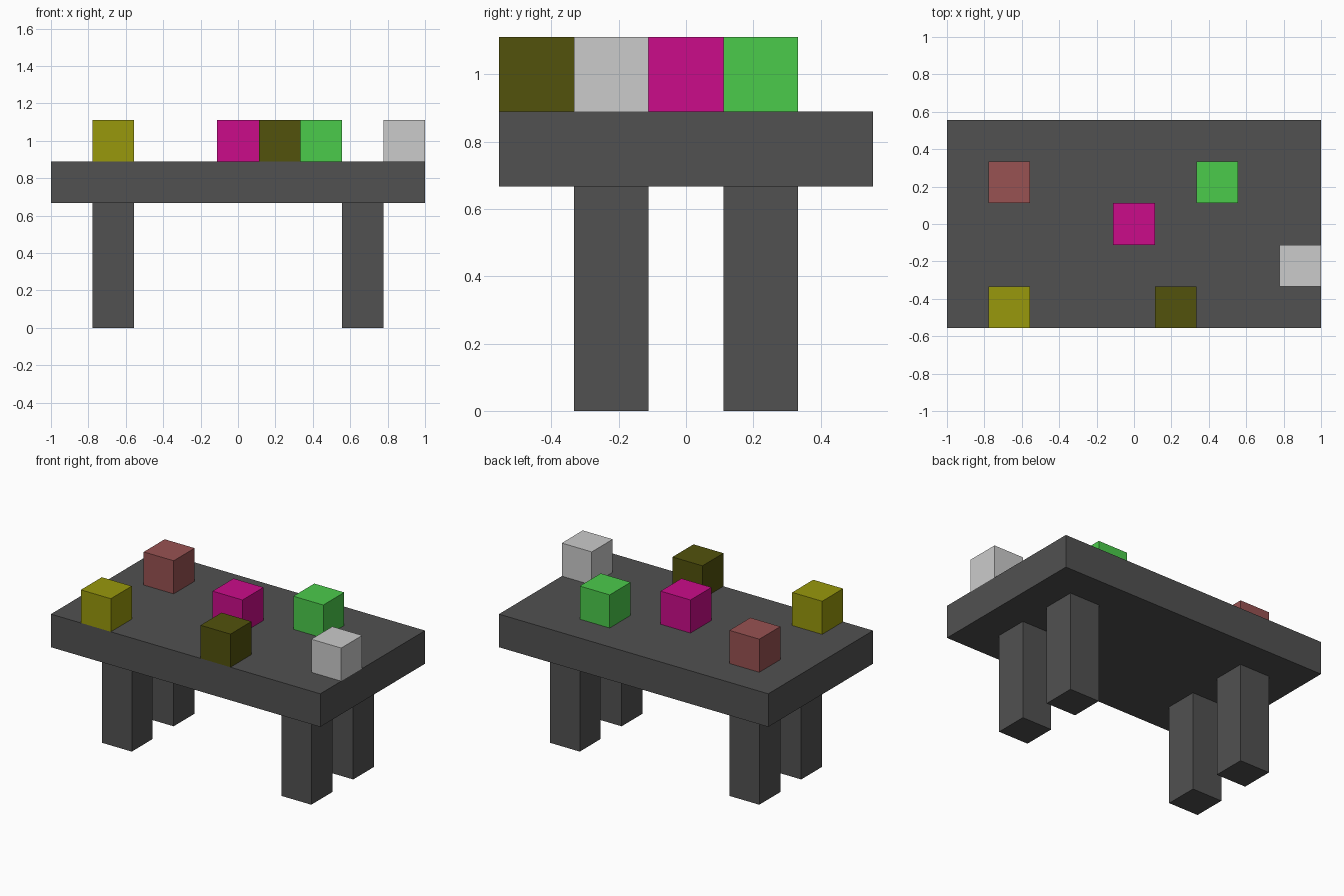
import bpy

if "Cube" in bpy.data.objects:
    bpy.data.objects.remove(bpy.data.objects["Cube"])

U = 2 / 9  # one block: the table is 9 x 5 blocks


def material(name, rgb):
    """Flat material from 0-255 sRGB values, stored as linear."""
    def lin(c):
        c /= 255
        return c / 12.92 if c <= 0.04045 else ((c + 0.055) / 1.055) ** 2.4
    mat = bpy.data.materials.new(name)
    mat.diffuse_color = (*[lin(c) for c in rgb], 1)
    mat.use_nodes = True
    mat.node_tree.nodes["Principled BSDF"].inputs["Base Color"].default_value = mat.diffuse_color
    return mat


def box(name, centre, size, mat):
    """Box with centre and size given in blocks."""
    bpy.ops.mesh.primitive_cube_add(size=1, location=[c * U for c in centre])
    ob = bpy.context.object
    ob.name = name
    ob.scale = [s * U for s in size]
    bpy.ops.object.transform_apply(location=False, rotation=False, scale=True)
    ob.data.materials.append(mat)
    return ob


# Table top and four legs
grey = material("dark grey", (81, 81, 81))
box("table_top", (0, 0, 3.5), (9, 5, 1), grey)
for x, side in ((-3, "left"), (3, "right")):
    for y, end in ((-1, "front"), (1, "back")):
        box(f"{end}_{side}_leg", (x, y, 1.5), (1, 1, 3), grey)

# Coloured cubes standing on the table
cubes = {
    "dusty red": ((-3, 1), (152, 82, 82)),
    "green": ((2, 1), (75, 203, 75)),
    "magenta": ((0, 0), (203, 12, 138)),
    "light grey": ((4, -1), (203, 203, 203)),
    "yellow": ((-3, -2), (152, 152, 12)),
    "dark olive": ((1, -2), (82, 82, 12)),
}
for colour, ((x, y), rgb) in cubes.items():
    box(colour.replace(" ", "_") + "_cube", (x, y, 4.5), (1, 1, 1), material(colour, rgb))
